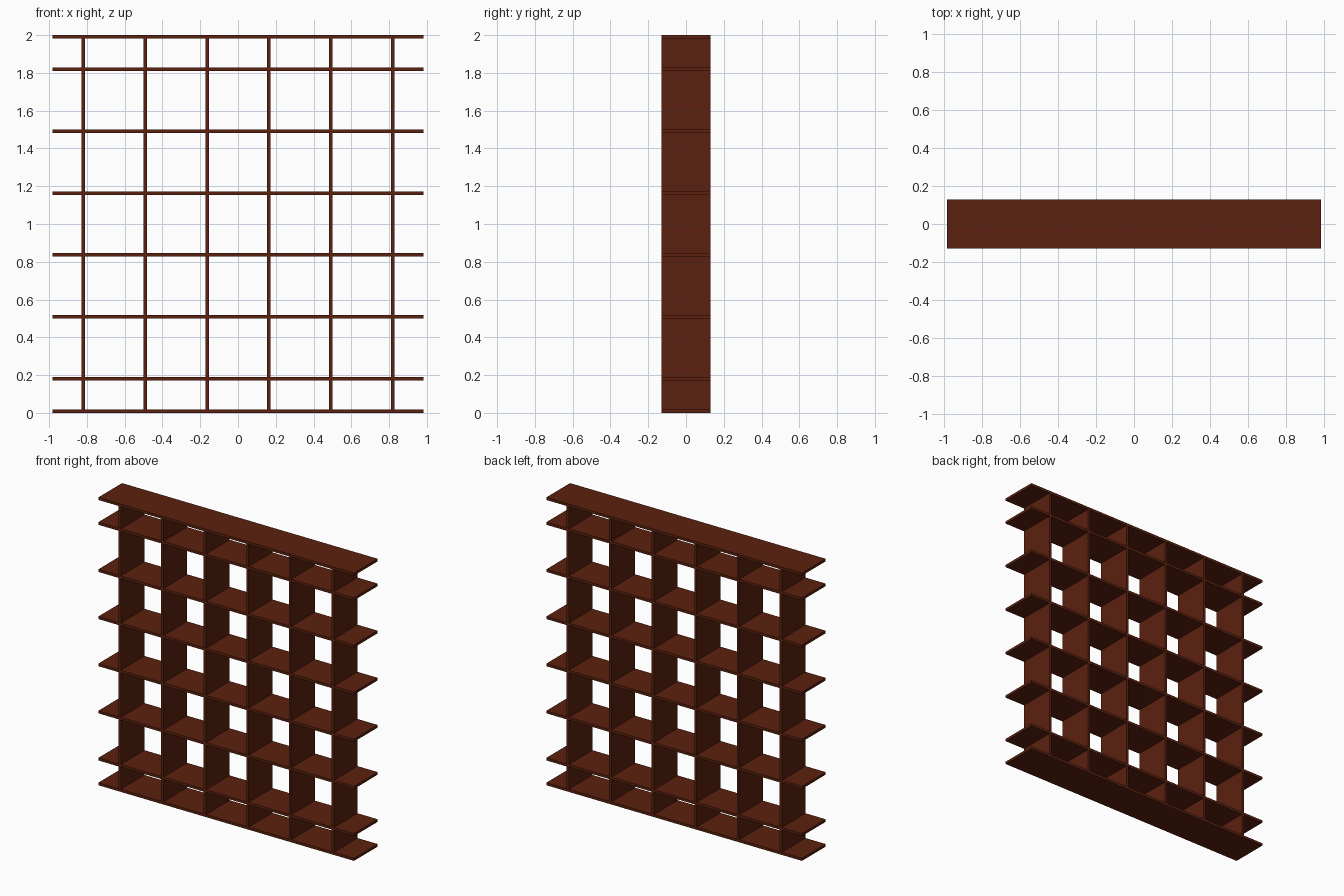
import bpy
import bmesh
from mathutils import Matrix, Vector

if "Cube" in bpy.data.objects:
    bpy.data.objects.remove(bpy.data.objects["Cube"], do_unlink=True)

THICK = 0.018      # board thickness
DEPTH = 0.26
CELL = 0.3275      # spacing of the square compartments
WIDTH = 6 * CELL

wood = bpy.data.materials.new("dark red brown wood")
wood.use_nodes = True
colour = (0.105, 0.015, 0.0045, 1)
wood.diffuse_color = colour
wood.node_tree.nodes["Principled BSDF"].inputs["Base Color"].default_value = colour


def boards(name, boxes):
    """One object made of boxes given as (centre, size)."""
    bm = bmesh.new()
    for centre, size in boxes:
        matrix = Matrix.Translation(centre) @ Matrix.Diagonal(Vector(size)).to_4x4()
        bmesh.ops.create_cube(bm, size=1, matrix=matrix)
    mesh = bpy.data.meshes.new(name)
    bm.to_mesh(mesh)
    bm.free()
    mesh.materials.append(wood)
    obj = bpy.data.objects.new(name, mesh)
    bpy.context.collection.objects.link(obj)
    return obj


# Shelf heights: six evenly spaced, plus the base and top boards
steps = [(i - 2.5) * CELL for i in range(6)]
levels = [THICK / 2] + [1 + s for s in steps] + [2 - THICK / 2]
names = ["base_board"] + [f"shelf_{i + 1}" for i in range(6)] + ["top_board"]
for name, z in zip(names, levels):
    boards(name, [((0, 0, z), (WIDTH, DEPTH, THICK))])

# Upright dividers, fitted between neighbouring shelves
for i, x in enumerate(steps):
    boxes = []
    for low, high in zip(levels, levels[1:]):
        boxes.append(((x, 0, (low + high) / 2), (THICK, DEPTH, high - low - THICK)))
    boards(f"upright_{i + 1}", boxes)
